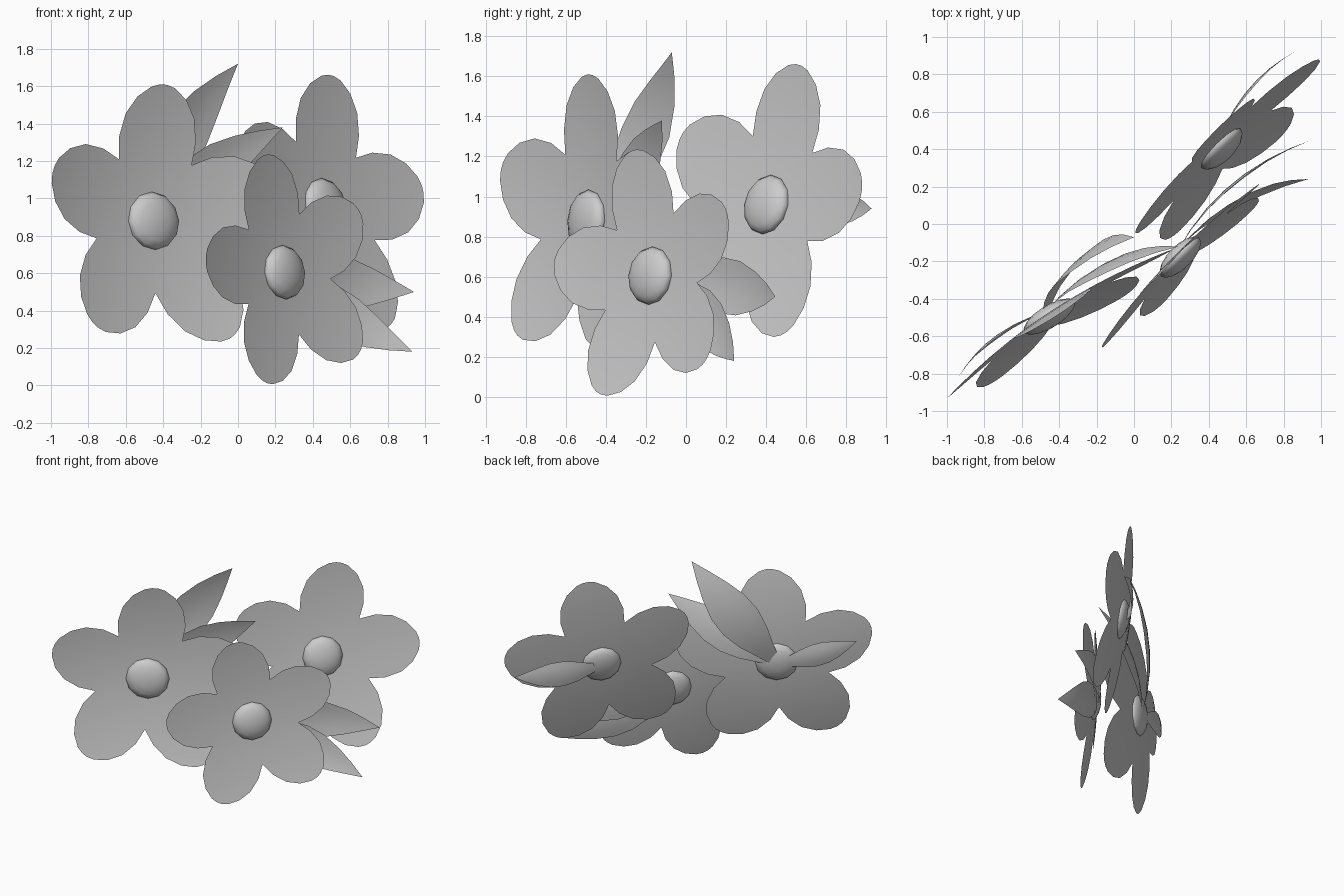
import bpy, bmesh, math
from mathutils import Vector

if "Cube" in bpy.data.objects:
    bpy.data.objects.remove(bpy.data.objects["Cube"], do_unlink=True)

grey = bpy.data.materials.new("soft_grey")
grey.use_nodes = True
grey.diffuse_color = (0.6, 0.6, 0.6, 1)
grey.node_tree.nodes["Principled BSDF"].inputs["Base Color"].default_value = (0.6, 0.6, 0.6, 1)

# The bouquet faces diagonally: ACROSS runs along it, FACING points out of it
ACROSS = Vector((1, 1, 0)).normalized()
FACING = Vector((1, -1, 0)).normalized()
UP = Vector((0, 0, 1))


def world(s, z, d):
    return ACROSS * s + UP * z + FACING * d


def finish(name, bm):
    mesh = bpy.data.meshes.new(name)
    bmesh.ops.remove_doubles(bm, verts=bm.verts, dist=0.0005)
    bm.to_mesh(mesh)
    bm.free()
    mesh.materials.append(grey)
    for poly in mesh.polygons:
        poly.use_smooth = True
    obj = bpy.data.objects.new(name, mesh)
    bpy.context.collection.objects.link(obj)
    return obj


def blade(bm, outline, place, columns=6):
    """Sheet swept along an outline of (distance, half width)."""
    rows = []
    for t, w in outline:
        rows.append([bm.verts.new(place(t, w * (2 * i / columns - 1)))
                     for i in range(columns + 1)])
    for a, b in zip(rows, rows[1:]):
        for i in range(columns):
            bm.faces.new((a[i], a[i + 1], b[i + 1], b[i]))


PETAL = [(0, 0), (.15, .11), (.3, .22), (.43, .312), (.6, .33),
         (.77, .295), (.9, .21), (.98, .1), (1, .03)]
LEAF = [(0, .03), (.15, .07), (.3, .12), (.45, .15), (.6, .145),
        (.75, .105), (.88, .055), (1, 0)]


def flower(name, centre, radius, turn, slope, bowl, heart, leaves):
    def local(s, z, h=0):
        tilt = slope[0] * s + slope[1] * z
        return world(centre[0] + s, centre[1] + z, centre[2] + tilt + h)

    # Five petals in a shallow bowl
    bm = bmesh.new()
    for k in range(5):
        ang = math.radians(turn + 72 * k)
        ca, sa = math.cos(ang), math.sin(ang)

        def petal_point(t, w):
            return local(radius * (t * ca - w * sa), radius * (t * sa + w * ca),
                         bowl * (t * t + w * w))
        blade(bm, PETAL, petal_point)
    finish(name + "_petals", bm)

    # Flattened round heart
    bm = bmesh.new()
    bmesh.ops.create_uvsphere(bm, u_segments=12, v_segments=8, radius=1)
    for v in bm.verts:
        v.co = local(v.co.x * heart, v.co.y * heart, v.co.z * .06 + .01)
    bmesh.ops.recalc_face_normals(bm, faces=bm.faces)
    finish(name + "_heart", bm)

    # Pointed leaves arching back behind the petals
    for n, (s, z, d) in enumerate(leaves):
        start = world(centre[0], centre[1], centre[2] - .02)
        tip = world(s, z, d)
        span = Vector((s - centre[0], z - centre[1]))
        side = world(-span.y, span.x, 0)

        def leaf_point(t, w):
            arch = -.4 * t * (1 - t) * span.length
            return start.lerp(tip, t) + side * w + FACING * (arch + w * w * .6)
        bm = bmesh.new()
        blade(bm, LEAF, leaf_point, 4)
        finish(f"{name}_leaf_{n + 1}", bm)


flower("right_flower", (-.67, .88, .02), .73, 86, (.2, -.085), .09, .155,
       [(-1.24, 1.05, -.085), (-.05, 1.72, .05), (.085, 1.38, .255)])
flower("front_flower", (.05, .605, .29), .64, 102, (0, -.1), .06, .145,
       [(.98, .5, .35), (.83, .18, .49)])
flower("left_flower", (.615, .96, .035), .71, 79, (0, -.2), .06, .148,
       [(1.27, .94, -.04)])
